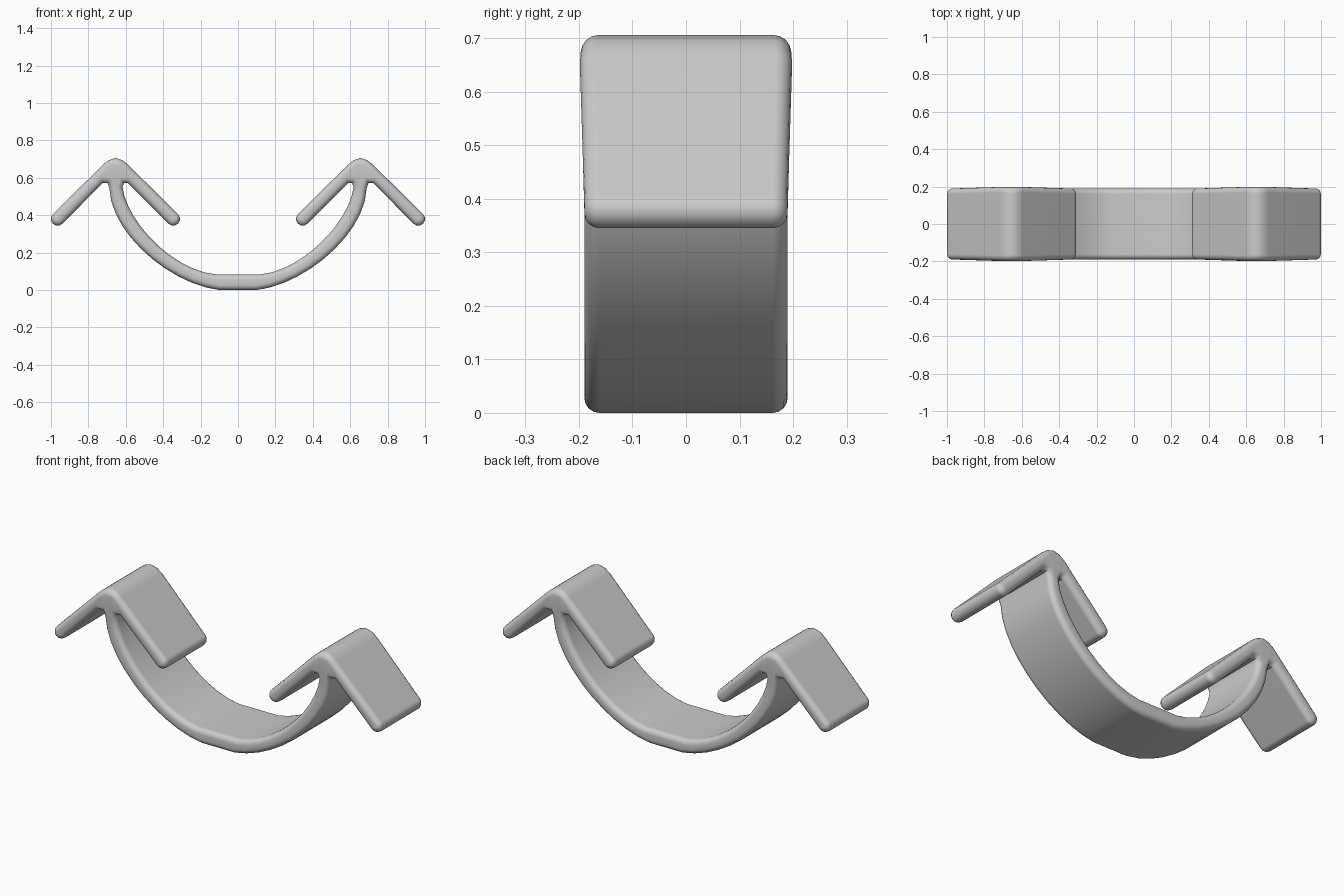
import bpy, bmesh, math
from mathutils import Vector
from mathutils.geometry import interpolate_bezier

default = bpy.data.objects.get("Cube")
if default:
    bpy.data.objects.remove(default)

grey = bpy.data.materials.new("light grey")
grey.use_nodes = True
colour = (0.6, 0.6, 0.6, 1)
grey.diffuse_color = colour
grey.node_tree.nodes["Principled BSDF"].inputs["Base Color"].default_value = colour

AXIS = 0.655          # x of each arrow head's ridge
HALF_DEPTH = 0.19
EDGE = 0.028          # rounding of the side edges


def curve(*pts, n=12):
    return [p.to_2d() for p in interpolate_bezier(*[Vector((*p, 0)) for p in pts], n)]


def flip(pts, axis):
    """Mirror a run of points about a vertical axis and reverse its order."""
    return [Vector((2 * axis - p.x, p.y)) for p in reversed(pts)]


# Rounded end of an arm, and half of the rounded ridge
tip = [Vector((0.964 + 0.036 * math.cos(a), 0.38 + 0.036 * math.sin(a)))
       for a in (math.radians(-135 + 30 * i) for i in range(7))]
arm = tip + [Vector(p) for p in ((0.72, 0.672), (0.69, 0.695))]
head = arm + [Vector((AXIS, 0.706))] + flip(arm, AXIS)

# Half outline: underside of the bow, arrow head, then back along the inside
outer = curve((0.1, 0), (0.36, 0.03), (0.68, 0.3), (0.688, 0.545))
inner = curve((0.12, 0.083), (0.36, 0.11), (0.595, 0.372), (0.618, 0.55))
half = outer + [Vector((0.697, 0.572)), Vector((0.722, 0.573))] + head
half += [Vector((0.59, 0.573)), Vector((0.61, 0.572))] + inner[::-1]
outline = half + flip(half, 0)

# Extrude the outline and round the rims of both sides
bm = bmesh.new()
front = bm.faces.new([bm.verts.new((p.x, -HALF_DEPTH, p.y)) for p in outline])
back = bmesh.ops.extrude_face_region(bm, geom=[front], use_keep_orig=True)["geom"]
bmesh.ops.translate(bm, vec=(0, 2 * HALF_DEPTH, 0),
                    verts=[g for g in back if isinstance(g, bmesh.types.BMVert)])
bmesh.ops.recalc_face_normals(bm, faces=bm.faces)
rims = [e for e in bm.edges if abs(e.verts[0].co.y - e.verts[1].co.y) < 0.001]
bmesh.ops.bevel(bm, geom=rims, offset=EDGE, segments=4, profile=0.5,
                affect='EDGES', clamp_overlap=False)
bmesh.ops.triangulate(bm, faces=[f for f in bm.faces if len(f.verts) > 4])

# Slight swelling at the ridges
for v in bm.verts:
    v.co.y *= 1 + 0.045 * math.exp(-((v.co.z - 0.64) / 0.07) ** 2)

mesh = bpy.data.meshes.new("curved_double_arrow")
bm.to_mesh(mesh)
bm.free()
mesh.materials.append(grey)
arrow = bpy.data.objects.new("curved_double_arrow", mesh)
bpy.context.collection.objects.link(arrow)

# Smooth shading that keeps the broad faces flat
bpy.ops.object.select_all(action='DESELECT')
arrow.select_set(True)
bpy.context.view_layer.objects.active = arrow
bpy.ops.object.shade_smooth_by_angle(angle=math.radians(45))
weighted = arrow.modifiers.new("even_shading", 'WEIGHTED_NORMAL')
weighted.keep_sharp = True
